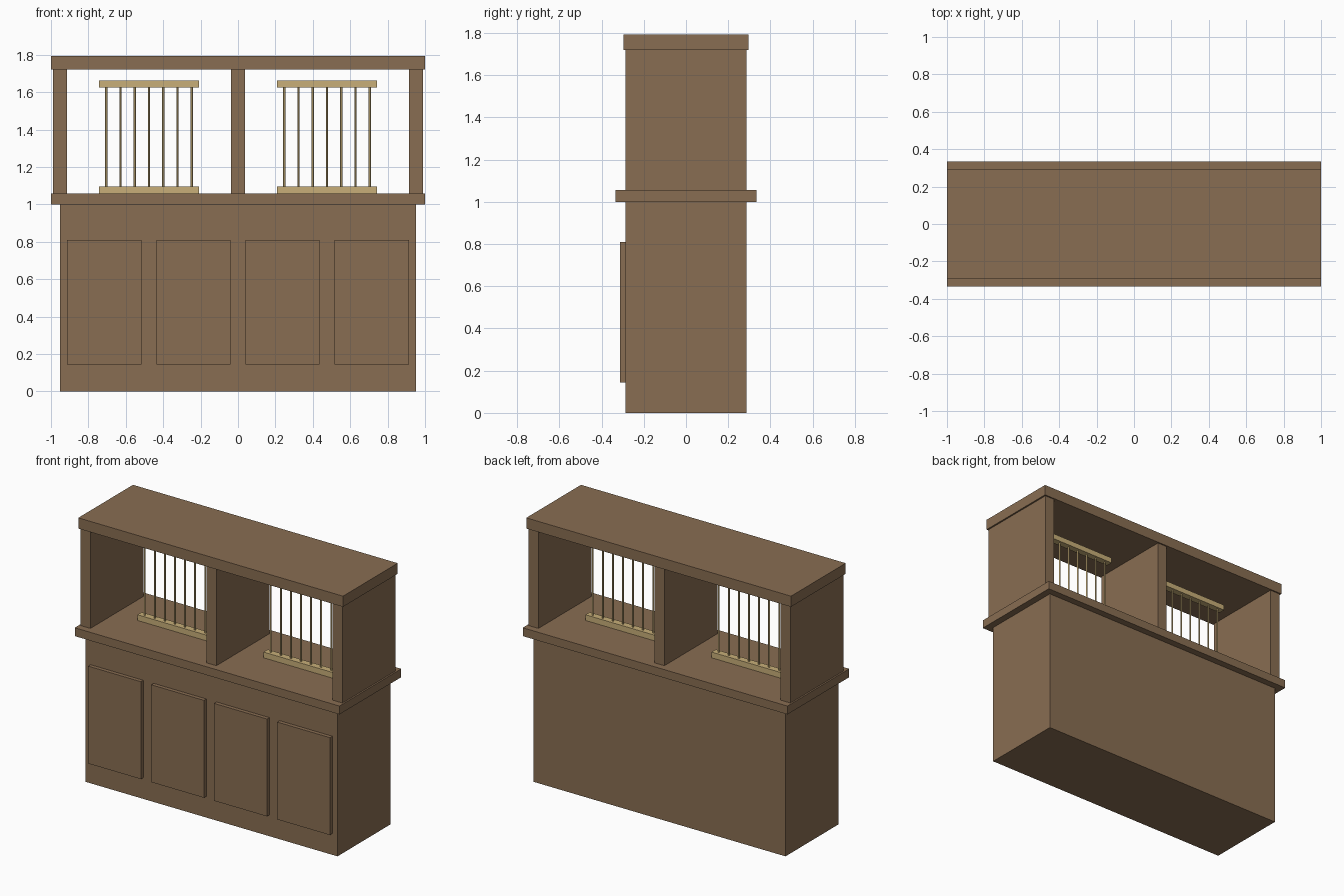
import bpy

if "Cube" in bpy.data.objects:
    bpy.data.objects.remove(bpy.data.objects["Cube"], do_unlink=True)


def material(name, color):
    m = bpy.data.materials.new(name)
    m.diffuse_color = (*color, 1)
    m.use_nodes = True
    m.node_tree.nodes["Principled BSDF"].inputs["Base Color"].default_value = (*color, 1)
    return m


wood = material("brown wood", (0.25, 0.155, 0.085))
brass = material("pale brass", (0.58, 0.43, 0.19))


def box(name, x, y, z, mat):
    """Box spanning the (low, high) range on each axis."""
    spans = (x, y, z)
    bpy.ops.mesh.primitive_cube_add(size=1, location=[(a + b) / 2 for a, b in spans])
    ob = bpy.context.object
    ob.name = name
    ob.scale = [b - a for a, b in spans]
    bpy.ops.object.transform_apply(location=False, rotation=False, scale=True)
    ob.data.materials.append(mat)
    return ob


def around(center, half):
    return (center - half, center + half)


BODY_Y = 0.286
COUNTER_TOP = 1.057
POST_TOP = 1.72

# Base cabinet, counter slab and top board
box("cabinet_body", around(0, 0.952), around(0, BODY_Y), (0, 1.0), wood)
box("counter_top", around(0, 1.0), around(0, 0.333), (1.0, COUNTER_TOP), wood)
box("top_board", around(0, 1.0), around(0, 0.295), (POST_TOP, 1.793), wood)

# Raised front panels
for i in range(4):
    box(f"front_panel_{i + 1}", around((i - 1.5) * 0.476, 0.199),
        (-0.312, -BODY_Y + 0.01), (0.145, 0.81), wood)

# Full-depth dividers holding the top board
for name, x in (("right", -0.952), ("middle", 0), ("left", 0.952)):
    box(f"{name}_divider", around(x, 0.037), around(0, BODY_Y), (COUNTER_TOP, POST_TOP), wood)

# Barred grilles, one in each opening
for side, cx in (("right", -0.476), ("left", 0.476)):
    for part, z in (("bottom", (COUNTER_TOP, 1.096)), ("top", (1.624, 1.661))):
        box(f"{side}_grille_{part}_rail", around(cx, 0.267), around(0, 0.023), z, brass)
    for i in range(7):
        bpy.ops.mesh.primitive_cylinder_add(
            vertices=12, radius=0.006, depth=0.55,
            location=(cx + (i - 3) * 0.0762, 0, 1.36))
        bar = bpy.context.object
        bar.name = f"{side}_grille_bar_{i + 1}"
        bar.data.materials.append(brass)
        bpy.ops.object.shade_smooth_by_angle()
